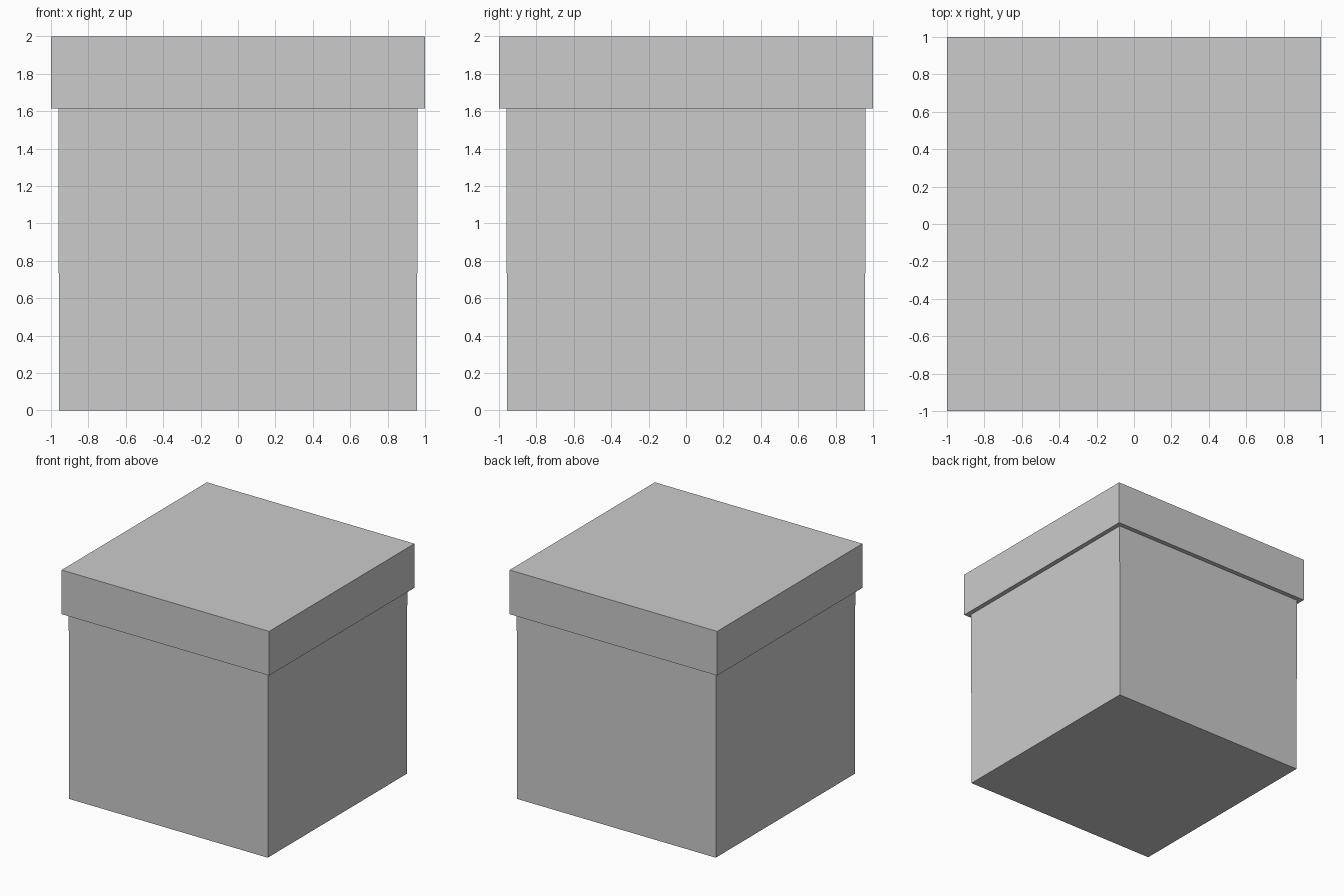
import bpy, bmesh

if "Cube" in bpy.data.objects:
    bpy.data.objects.remove(bpy.data.objects["Cube"])


def tapered_box(name, half_bottom, half_top, z0, z1):
    """Square block standing from z0 to z1, with its own top and bottom half widths."""
    bm = bmesh.new()
    bmesh.ops.create_cube(bm, size=2)
    for v in bm.verts:
        top = v.co.z > 0
        half = half_top if top else half_bottom
        v.co = (v.co.x * half, v.co.y * half, z1 if top else z0)
    mesh = bpy.data.meshes.new(name)
    bm.to_mesh(mesh)
    bm.free()
    obj = bpy.data.objects.new(name, mesh)
    bpy.context.collection.objects.link(obj)
    return obj


LID_BOTTOM = 1.615

# Box body, very slightly wider at the rim
tapered_box("box_body", 0.957, 0.96, 0, LID_BOTTOM)

# Overhanging lid resting on the body
tapered_box("box_lid", 1.0, 1.0, LID_BOTTOM, 2.0)
